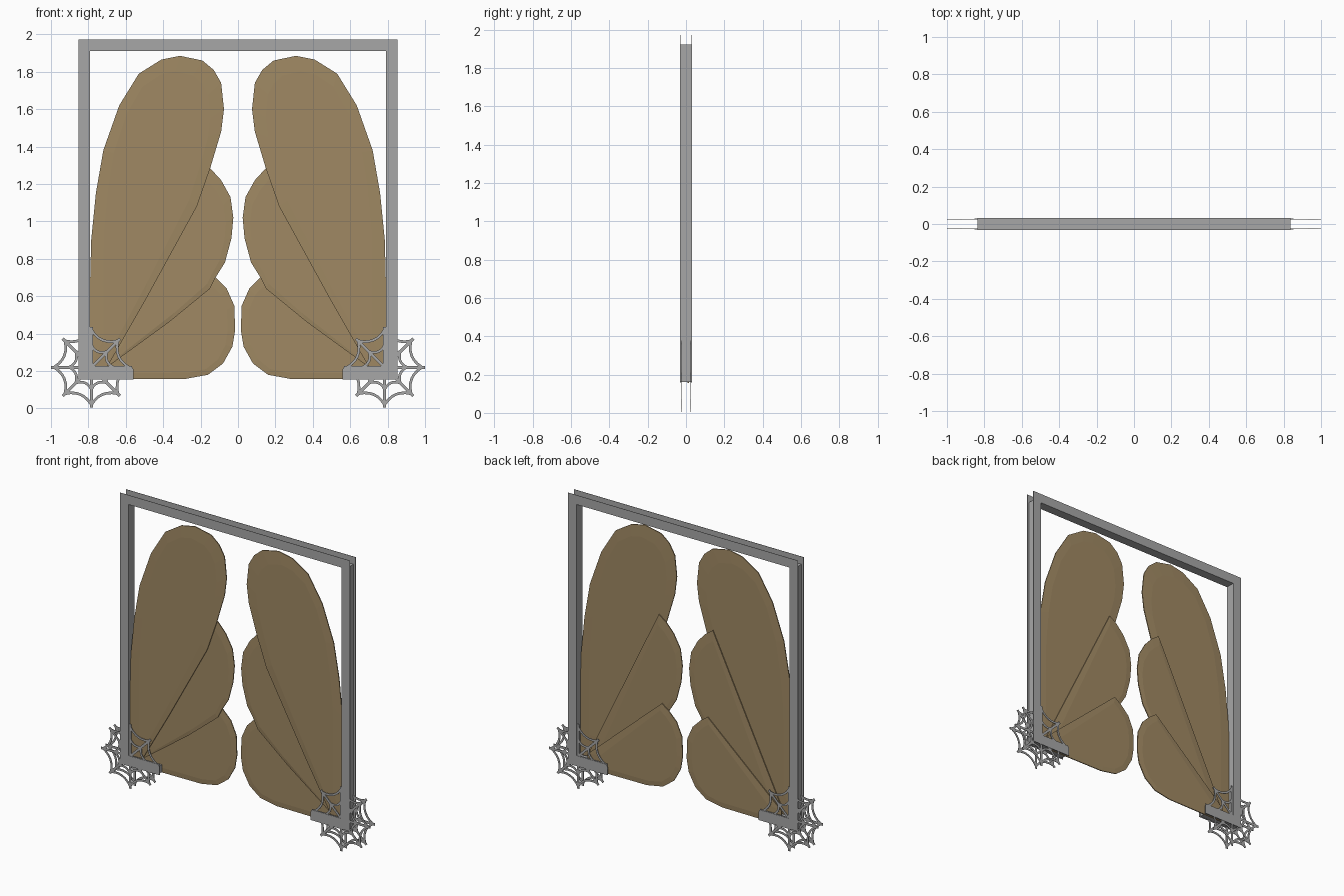
import bpy, bmesh, math
from mathutils import Vector

if "Cube" in bpy.data.objects:
    bpy.data.objects.remove(bpy.data.objects["Cube"])


def material(name, rgb):
    m = bpy.data.materials.new(name)
    m.diffuse_color = (*rgb, 1)
    m.use_nodes = True
    m.node_tree.nodes["Principled BSDF"].inputs["Base Color"].default_value = m.diffuse_color
    return m


GREY = material("grey metal", (0.39, 0.39, 0.39))
TAN = material("tan membrane", (0.35, 0.25, 0.125))


def finish(name, bm, mat):
    bmesh.ops.recalc_face_normals(bm, faces=bm.faces)
    me = bpy.data.meshes.new(name)
    bm.to_mesh(me)
    bm.free()
    me.materials.append(mat)
    ob = bpy.data.objects.new(name, me)
    bpy.context.collection.objects.link(ob)
    return ob


def stack(bm, rings):
    """Skin a list of (outline, y) rings and cap both ends."""
    loops = [[bm.verts.new((x, y, z)) for x, z in pts] for pts, y in rings]
    for a, b in zip(loops, loops[1:]):
        n = len(a)
        for i in range(n):
            j = (i + 1) % n
            bm.faces.new((a[i], a[j], b[j], b[i]))
    bm.faces.new(loops[0])
    bm.faces.new(loops[-1][::-1])


def prism(name, pts, y0, y1, mat):
    bm = bmesh.new()
    stack(bm, [(pts, y0), (pts, y1)])
    return finish(name, bm, mat)


def both(half):
    """Close a half outline by mirroring it across x = 0."""
    return half + [(-x, z) for x, z in reversed(half)]


# Door frame: thin front and back plates around a narrower core
plate = both([(-0.79, 1.91), (-0.79, 0.225), (-0.57, 0.225), (-0.56, 0.21),
              (-0.56, 0.155), (-0.853, 0.155), (-0.853, 1.973)])
core = both([(-0.79, 1.91), (-0.79, 0.21), (-0.57, 0.21),
             (-0.57, 0.16), (-0.837, 0.16), (-0.837, 1.922)])
prism("frame_front_plate", plate, -0.031, -0.029, GREY)
prism("frame_back_plate", plate, 0.029, 0.031, GREY)
prism("frame_core", core, -0.029, 0.029, GREY)

# Wing lobes: outline and depth, left side
LOBES = {
    "upper_lobe": (-0.012, [
        (-0.70, 0.22), (-0.50, 0.57), (-0.22, 1.08), (-0.15, 1.28), (-0.09, 1.48),
        (-0.075, 1.60), (-0.09, 1.74), (-0.13, 1.81), (-0.19, 1.86), (-0.31, 1.885),
        (-0.41, 1.865), (-0.53, 1.79), (-0.635, 1.62), (-0.72, 1.38), (-0.76, 1.15),
        (-0.785, 0.90), (-0.79, 0.70), (-0.79, 0.22)]),
    "middle_lobe": (0.0, [
        (-0.70, 0.22), (-0.37, 0.46), (-0.15, 0.64), (-0.12, 0.70), (-0.07, 0.78),
        (-0.035, 0.91), (-0.025, 1.02), (-0.04, 1.13), (-0.09, 1.22), (-0.145, 1.28),
        (-0.20, 1.32), (-0.72, 0.25)]),
    "lower_lobe": (0.012, [
        (-0.72, 0.155), (-0.28, 0.158), (-0.16, 0.18), (-0.08, 0.24), (-0.03, 0.33),
        (-0.015, 0.42), (-0.02, 0.55), (-0.06, 0.64), (-0.12, 0.70), (-0.17, 0.735),
        (-0.72, 0.25)]),
}
for side, s in (("left", 1), ("right", -1)):
    for name, (y, pts) in LOBES.items():
        rim = [(s * x, z) for x, z in pts]
        cx = sum(p[0] for p in rim) / len(rim)
        cz = sum(p[1] for p in rim) / len(rim)
        # raised flat centre inside a sloping border
        inner = [(cx + (x - cx) * 0.8, cz + (z - cz) * 0.86) for x, z in rim]
        bm = bmesh.new()
        stack(bm, [(inner, y - 0.006), (rim, y - 0.003), (rim, y + 0.003), (inner, y + 0.006)])
        finish(f"{side}_{name}", bm, TAN)


# Corner webs: eight spokes and two rings of sagging strands
def ribbon(bm, path, half, y):
    left, right = [], []
    for i, p in enumerate(path):
        d = (path[min(i + 1, len(path) - 1)] - path[max(i - 1, 0)]).normalized()
        n = Vector((-d.y, d.x)) * half
        left.append(tuple(p + n))
        right.append(tuple(p - n))
    outline = left + right[::-1]
    stack(bm, [(outline, y - 0.0015), (outline, y + 0.0015)])


def polar(c, r, a):
    return c + Vector((math.cos(a), math.sin(a))) * r


def web(name, cx, y):
    c = Vector((cx, 0.22))
    bm = bmesh.new()
    for k in range(8):
        a = k * math.pi / 4
        b = a + math.pi / 4
        ribbon(bm, [c, polar(c, 0.216, a)], 0.008, y)
        for r, sag in ((0.2, 0.157), (0.118, 0.09)):
            p, q = polar(c, r, a), polar(c, r, b)
            m = polar(c, sag, (a + b) / 2) * 2 - (p + q) / 2
            path = [p * (1 - t) ** 2 + m * 2 * t * (1 - t) + q * t * t
                    for t in (i / 6 for i in range(7))]
            ribbon(bm, path, 0.007, y)
    finish(name, bm, GREY)


for side, cx in (("left", -0.784), ("right", 0.784)):
    web(f"{side}_front_web", cx, -0.025)
    web(f"{side}_back_web", cx, 0.025)
